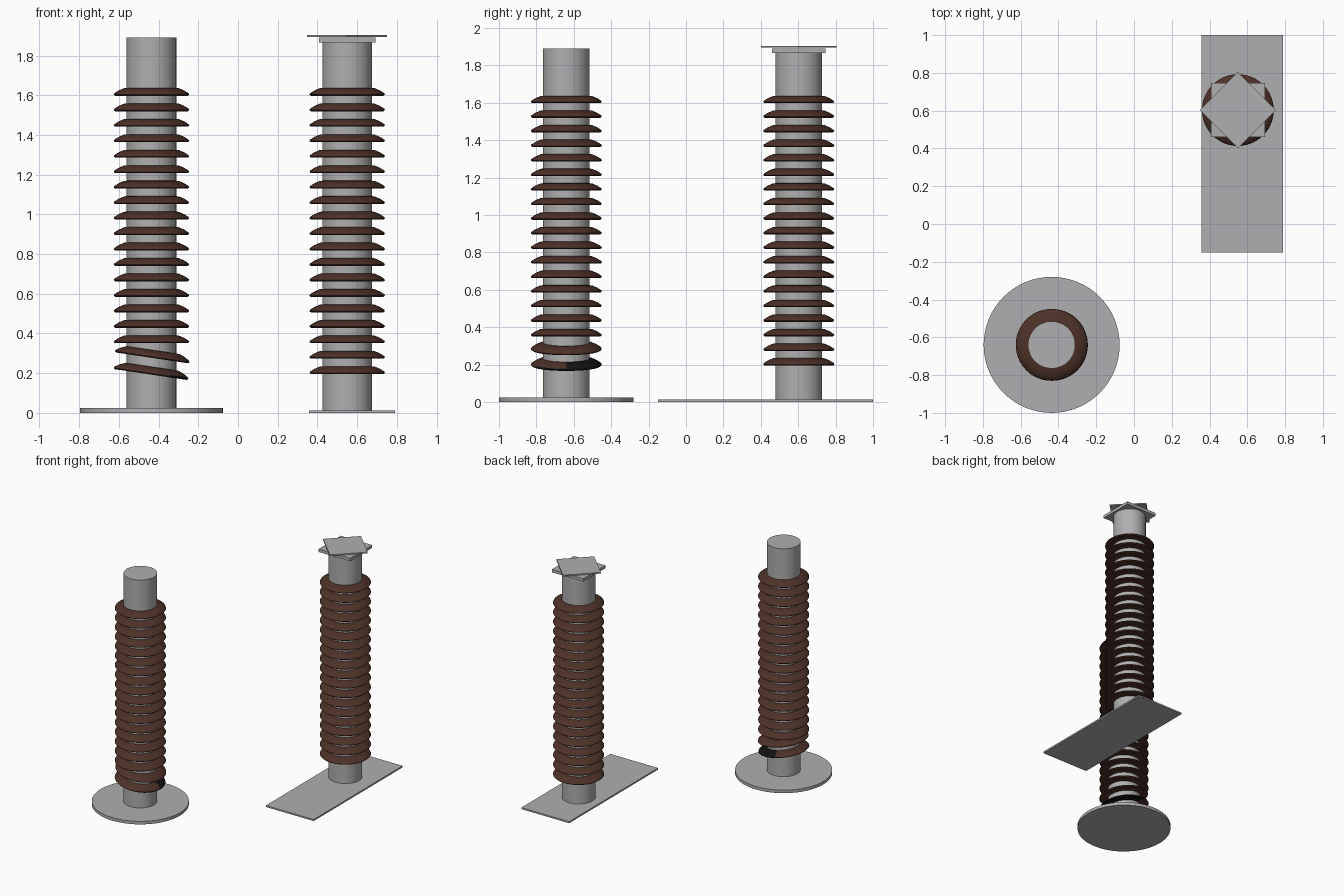
import bpy, bmesh, math
from mathutils import Matrix

if "Cube" in bpy.data.objects:
    bpy.data.objects.remove(bpy.data.objects["Cube"])

def mat(name, r, g, b):
    m = bpy.data.materials.new(name)
    m.diffuse_color = (r, g, b, 1)
    m.use_nodes = True
    m.node_tree.nodes["Principled BSDF"].inputs["Base Color"].default_value = m.diffuse_color
    return m

grey = mat("metal grey", 0.43, 0.43, 0.44)
brown = mat("glazed brown", 0.075, 0.031, 0.021)
black = mat("scorched black", 0.006, 0.006, 0.006)

def finish(bm, name, mats, smooth=True):
    bmesh.ops.recalc_face_normals(bm, faces=bm.faces)
    me = bpy.data.meshes.new(name)
    bm.to_mesh(me)
    bm.free()
    ob = bpy.data.objects.new(name, me)
    bpy.context.collection.objects.link(ob)
    for m in mats:
        me.materials.append(m)
    if smooth:
        bpy.ops.object.select_all(action='DESELECT')
        bpy.context.view_layer.objects.active = ob
        ob.select_set(True)
        bpy.ops.object.shade_smooth_by_angle(angle=math.radians(35))
    return ob

def cylinder(name, x, y, r, z0, z1, n=48):
    bm = bmesh.new()
    bmesh.ops.create_cone(bm, cap_ends=True, segments=n, radius1=r, radius2=r,
                          depth=z1 - z0, matrix=Matrix.Translation((x, y, (z0 + z1) / 2)))
    return finish(bm, name, [grey])

def plate(name, x, y, sx, sy, z0, z1, turn=0):
    bm = bmesh.new()
    m = (Matrix.Translation((x, y, (z0 + z1) / 2)) @ Matrix.Rotation(math.radians(turn), 4, 'Z')
         @ Matrix.Diagonal((sx, sy, z1 - z0, 1)))
    bmesh.ops.create_cube(bm, size=1, matrix=m)
    return finish(bm, name, [grey], False)

# Shed cross-section: radius, height above its underside
SHED = [(0.118, 0.0), (0.183, 0.0), (0.190, 0.006), (0.187, 0.013),
        (0.165, 0.027), (0.137, 0.039), (0.118, 0.040)]

def shed(name, x, y, z, tilt=0, scorched=False):
    n = 48
    bm = bmesh.new()
    rings = [[bm.verts.new((r * math.cos(2 * math.pi * i / n), r * math.sin(2 * math.pi * i / n), h))
              for i in range(n)] for r, h in SHED]
    for k in range(len(SHED)):
        a, b = rings[k], rings[(k + 1) % len(SHED)]
        for i in range(n):
            j = (i + 1) % n
            f = bm.faces.new((a[i], a[j], b[j], b[i]))
            # scorched sector: wide on the underside and rim, narrower on top
            ang = (i + 0.5) * 360 / n
            ang = ang - 360 if ang > 180 else ang
            low = -60 if k < 3 else 0
            if scorched and low < ang < 105:
                f.material_index = 1
    bm.transform(Matrix.Translation((x, y, z)) @ Matrix.Rotation(math.radians(tilt), 4, 'Y'))
    return finish(bm, name, [brown, black])

LX, LY = -0.436, -0.64
RX, RY = 0.55, 0.603

# Left insulator on its round base
cylinder("left_base", LX, LY, 0.36, 0, 0.025, 64)
cylinder("left_column", LX, LY, 0.125, 0.02, 1.89)
# Right insulator on its rectangular base, with stacked top plates
plate("right_base", 0.574, 0.425, 0.432, 1.15, 0, 0.013)
cylinder("right_column", RX, RY, 0.125, 0.01, 1.87)
plate("top_square_plate", RX, RY, 0.285, 0.285, 1.867, 1.891)
plate("top_diamond_plate", RX, RY, 0.285, 0.285, 1.894, 1.904, 45)

# Sheds: two lowest on the left column are slipped and tilted
for i in range(19):
    z = 0.195 + i * 0.0779
    shed(f"right_shed_{i + 1}", RX, RY, z)
    if i > 1:
        shed(f"left_shed_{i + 1}", LX, LY, z)
shed("left_shed_2", LX + 0.003, LY, 0.277, 8.5)
shed("left_shed_1", LX - 0.003, LY, 0.193, 8.5, True)
